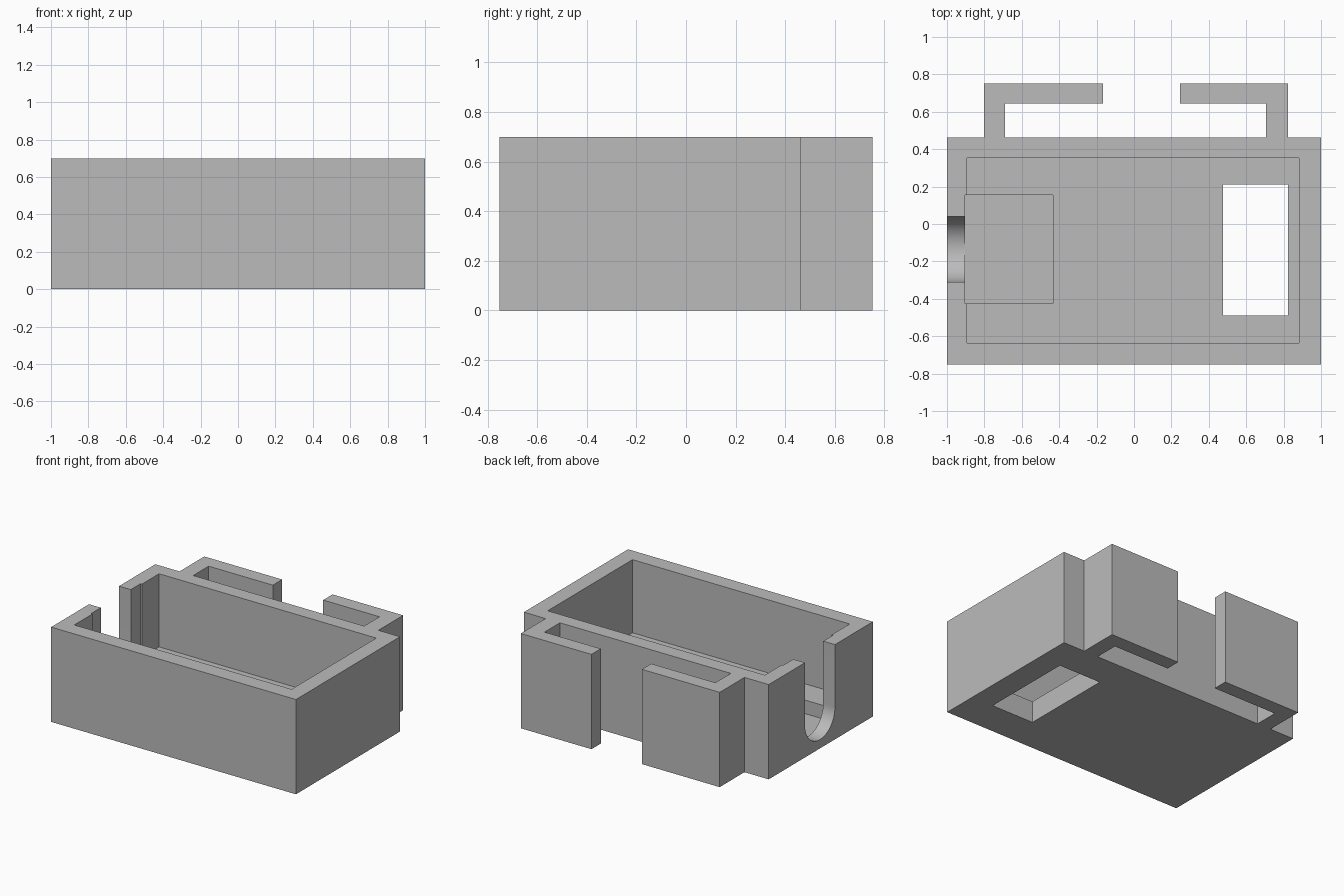
import bpy
import bmesh
import math
from mathutils import Vector

cube = bpy.data.objects.get("Cube")
if cube:
    bpy.data.objects.remove(cube, do_unlink=True)

HEIGHT = 0.7
FLOOR = 0.16

grey = bpy.data.materials.new("plain grey")
grey.use_nodes = True
grey.diffuse_color = (0.5, 0.5, 0.5, 1)
grey.node_tree.nodes["Principled BSDF"].inputs["Base Color"].default_value = (0.5, 0.5, 0.5, 1)


def prism(name, points, direction):
    """Closed solid made by extruding a flat outline."""
    bm = bmesh.new()
    face = bm.faces.new([bm.verts.new(p) for p in points])
    moved = bmesh.ops.extrude_face_region(bm, geom=[face])["geom"]
    verts = [v for v in moved if isinstance(v, bmesh.types.BMVert)]
    bmesh.ops.translate(bm, verts=verts, vec=Vector(direction))
    bmesh.ops.recalc_face_normals(bm, faces=bm.faces[:])
    mesh = bpy.data.meshes.new(name)
    bm.to_mesh(mesh)
    bm.free()
    mesh.materials.append(grey)
    obj = bpy.data.objects.new(name, mesh)
    bpy.context.collection.objects.link(obj)
    return obj


def block(name, x0, x1, y0, y1, z0, z1):
    corners = [(x0, y0, z0), (x1, y0, z0), (x1, y1, z0), (x0, y1, z0)]
    return prism(name, corners, (0, 0, z1 - z0))


# Plan outline: rectangular box with two hooked arms on the back
BACK, ARM_IN, ARM_OUT = 0.463, 0.643, 0.752
right_arm = [(-0.802, BACK), (-0.802, ARM_OUT), (-0.166, ARM_OUT),
             (-0.166, ARM_IN), (-0.69, ARM_IN), (-0.69, BACK)]
left_arm = [(0.706, BACK), (0.706, ARM_IN), (0.246, ARM_IN),
            (0.246, ARM_OUT), (0.823, ARM_OUT), (0.823, BACK)]
outline = [(-1, -0.752), (-1, BACK)] + right_arm + left_arm + [(1, BACK), (1, -0.752)]
case = prism("open_case", [(x, y, 0) for x, y in outline], (0, 0, HEIGHT))

# Round-bottomed cable slot through the right wall
radius, mid_y, low = 0.175, -0.135, 0.065
arc = [math.pi * i / 32 for i in range(33)]
slot = [(-1.1, mid_y + radius * math.cos(a), low + radius - radius * math.sin(a)) for a in arc]
slot += [(-1.1, mid_y - radius, 0.9), (-1.1, mid_y + radius, 0.9)]

cutters = [
    block("main_cavity", -0.893, 0.882, -0.635, 0.354, FLOOR, 0.9),
    block("floor_recess", -0.904, -0.433, -0.424, 0.156, 0.06, 0.95),
    block("floor_window", 0.476, 0.823, -0.49, 0.21, -0.1, 0.5),
    prism("cable_slot", slot, (0.25, 0, 0)),
]
for cutter in cutters:
    cutter.hide_render = True
    cut = case.modifiers.new(cutter.name, "BOOLEAN")
    cut.operation = "DIFFERENCE"
    cut.solver = "EXACT"
    cut.object = cutter

# Bake the cuts and drop the helpers
bpy.ops.object.select_all(action="DESELECT")
case.select_set(True)
bpy.context.view_layer.objects.active = case
for name in [m.name for m in case.modifiers]:
    bpy.ops.object.modifier_apply(modifier=name)
for cutter in cutters:
    bpy.data.objects.remove(cutter, do_unlink=True)
bpy.ops.object.shade_smooth_by_angle(angle=math.radians(30))
